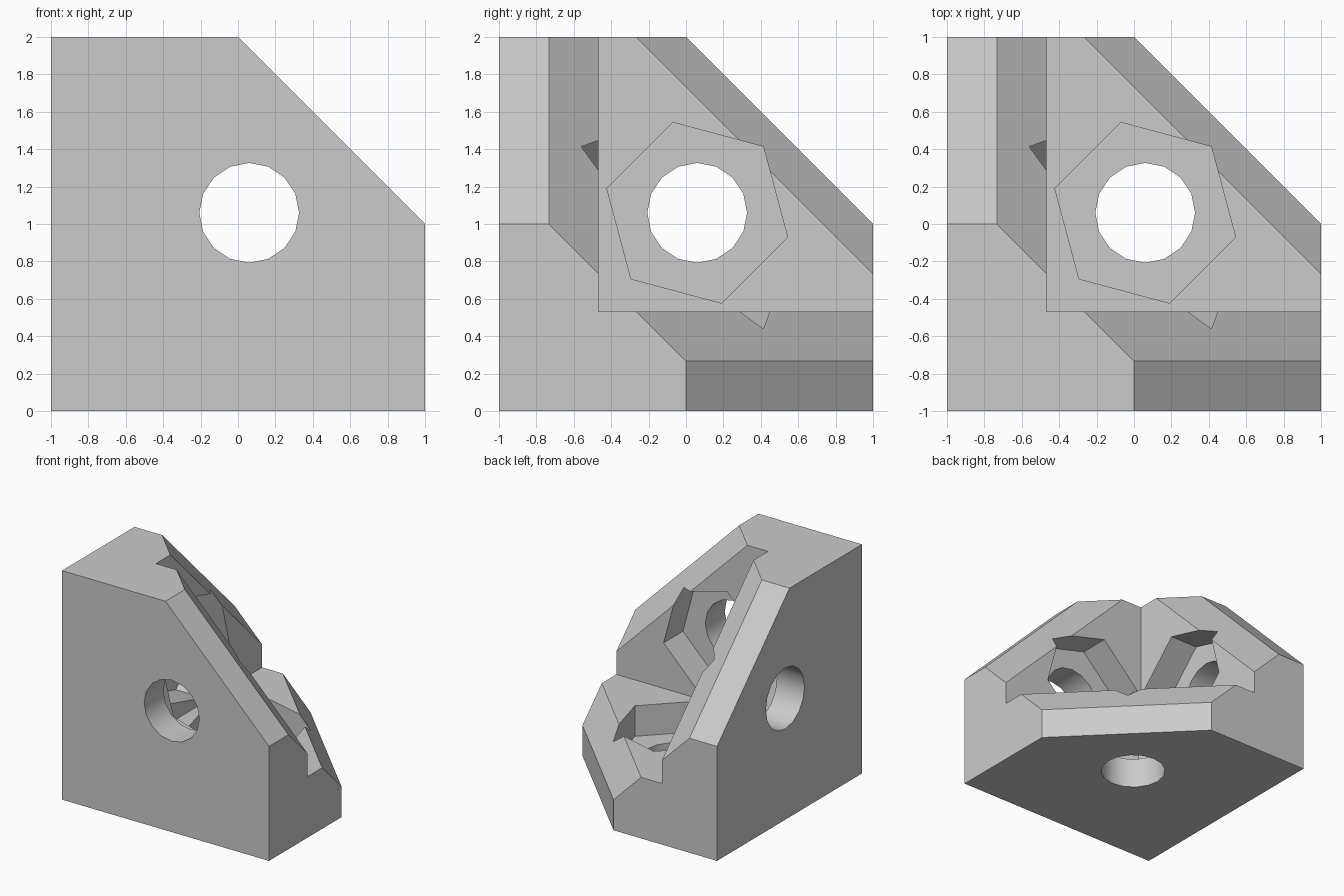
import bpy, bmesh, math
from mathutils import Matrix, Vector

if "Cube" in bpy.data.objects:
    bpy.data.objects.remove(bpy.data.objects["Cube"], do_unlink=True)

SIZE = 2.0             # overall cube
STEP = SIZE / 7.5      # chamfer width and pocket floor height
WALL = 2 * STEP        # wall thickness
CENTRE = 1.06          # hole position along each wall
SHIFT = Matrix.Translation((-1, -1, 0))   # outer corner moves to its final place
CYCLE = Matrix(((0, 0, 1, 0), (1, 0, 0, 0), (0, 1, 0, 0), (0, 0, 0, 1)))

grey = bpy.data.materials.new("light_grey")
grey.use_nodes = True
grey.diffuse_color = (0.6, 0.6, 0.6, 1)
grey.node_tree.nodes["Principled BSDF"].inputs["Base Color"].default_value = grey.diffuse_color


def make_object(name, bm):
    """Turn a bmesh, built with the outer corner at the origin, into an object."""
    bm.transform(SHIFT)
    bmesh.ops.recalc_face_normals(bm, faces=bm.faces)
    mesh = bpy.data.meshes.new(name)
    bm.to_mesh(mesh)
    bm.free()
    mesh.materials.append(grey)
    obj = bpy.data.objects.new(name, mesh)
    bpy.context.collection.objects.link(obj)
    return obj


def box(low, high):
    bm = bmesh.new()
    mid, span = (low + high) / 2, high - low
    bmesh.ops.create_cube(bm, size=span, matrix=Matrix.Translation((mid, mid, mid)))
    return bm


def prism(sides, radius, low, high, angle, turn):
    """Upright prism through the floor wall, turned onto one of the three walls."""
    bm = bmesh.new()
    place = Matrix.Translation((CENTRE, CENTRE, (low + high) / 2)) @ Matrix.Rotation(angle, 4, "Z")
    bmesh.ops.create_cone(bm, cap_ends=True, segments=sides, radius1=radius,
                          radius2=radius, depth=high - low, matrix=turn @ place)
    return bm


def slice_off(bm, point, normal):
    """Remove everything beyond a plane and close the cut."""
    geom = bm.verts[:] + bm.edges[:] + bm.faces[:]
    cut = bmesh.ops.bisect_plane(bm, geom=geom, dist=1e-5, plane_co=point,
                                 plane_no=normal, clear_outer=True)
    edges = [e for e in cut["geom_cut"] if isinstance(e, bmesh.types.BMEdge)]
    bmesh.ops.edgeloop_fill(bm, edges=edges)


def carve(obj, bm):
    cutter = make_object("cutter", bm)
    cutter.hide_render = True
    mod = obj.modifiers.new("carve", "BOOLEAN")
    mod.operation, mod.solver, mod.object = "DIFFERENCE", "EXACT", cutter
    bpy.ops.object.modifier_apply(modifier=mod.name)
    bpy.data.objects.remove(cutter, do_unlink=True)


# Solid block with its far edges and far corner sliced off
block = box(0, SIZE)
for normal in ((1, 1, 0), (0, 1, 1), (1, 0, 1)):
    slice_off(block, Vector(normal) * 1.5, normal)
slice_off(block, Vector((1, 1, 1)) * (3 + STEP) / 3, (1, 1, 1))
bracket = make_object("corner_bracket", block)
bpy.context.view_layer.objects.active = bracket
bracket.select_set(True)

# Hollow interior leaves three walls
carve(bracket, box(WALL, SIZE + 1))

# Bolt hole and hexagonal nut pocket in each wall
turn = Matrix.Identity(4)
for wall in range(3):
    carve(bracket, prism(16, STEP, -0.5, 1, 0, turn))
    carve(bracket, prism(6, 0.5, STEP, 1, math.radians(15), turn))
    turn = CYCLE @ turn

bpy.ops.object.shade_smooth_by_angle(angle=math.radians(30))
